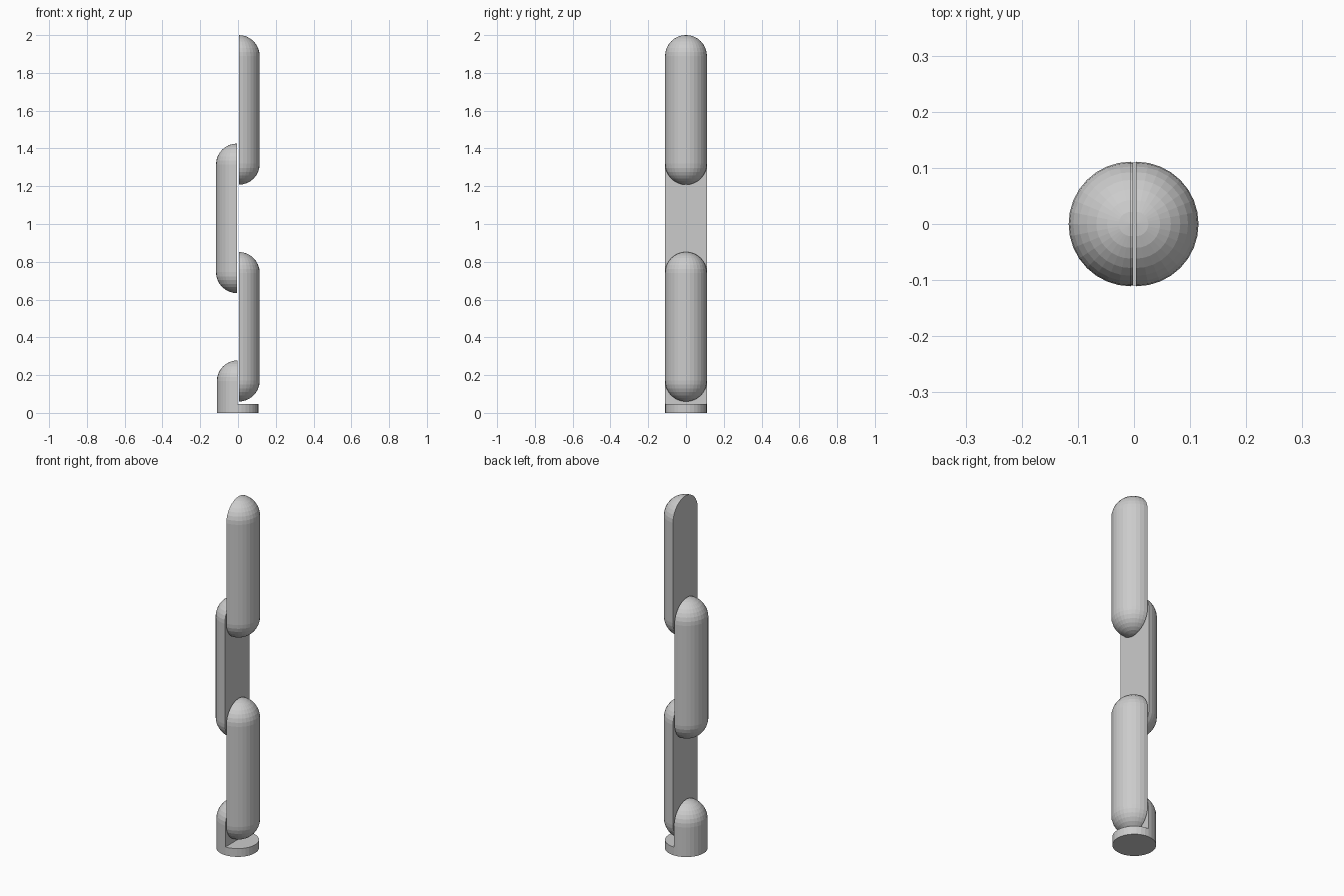
import bpy, bmesh
from math import sin, cos, pi
from mathutils import Vector

if "Cube" in bpy.data.objects:
    bpy.data.objects.remove(bpy.data.objects["Cube"])

R = 0.111      # link radius
SEG = 32       # sides of a full turn
RINGS = 8      # rings per quarter-round end


def finish(name, bm):
    bmesh.ops.recalc_face_normals(bm, faces=bm.faces[:])
    mesh = bpy.data.meshes.new(name)
    bm.to_mesh(mesh)
    bm.free()
    obj = bpy.data.objects.new(name, mesh)
    bpy.context.collection.objects.link(obj)
    return obj


def quarter(zc, r, start, end):
    """Arc of (radius, z) points between two elevation angles."""
    pts = []
    for i in range(RINGS + 1):
        a = start + (end - start) * i / RINGS
        pts.append((r * cos(a), zc + r * sin(a)))
    return pts


def half_turn(name, profile, x, side):
    """Spin a profile half a turn about z; the flat cut faces the centre."""
    bm = bmesh.new()
    verts = [bm.verts.new((x, -p, z)) for p, z in profile]
    edges = [bm.edges.new(pair) for pair in zip(verts, verts[1:])]
    bmesh.ops.spin(bm, geom=verts + edges, cent=(x, 0, 0), axis=(0, 0, 1),
                   angle=pi, steps=SEG // 2, use_duplicate=False)
    bmesh.ops.remove_doubles(bm, verts=bm.verts[:], dist=1e-5)
    # make the half bulge towards the requested side
    bulge = sum(v.co.x - x for v in bm.verts)
    if bulge * side < 0:
        for v in bm.verts:
            v.co.x = 2 * x - v.co.x
    # flat inner face
    rim = [e for e in bm.edges if e.is_boundary]
    bmesh.ops.holes_fill(bm, edges=rim, sides=0)
    return finish(name, bm)


# Base disc
bm = bmesh.new()
bmesh.ops.create_cone(bm, cap_ends=True, segments=SEG, radius1=0.11,
                      radius2=0.11, depth=0.047)
bmesh.ops.translate(bm, verts=bm.verts[:], vec=Vector((-0.002, 0, 0.0235)))
finish("base_disc", bm)

# Half-round base post with domed top
post = [(0, 0.047), (0.11, 0.047)] + quarter(0.168, 0.11, 0, pi / 2)
half_turn("base_post", post, -0.002, -1)

# Three half-capsule arm links on alternating sides
links = [("lower_link", 0.060, 0.004, 1),
         ("middle_link", 0.634, -0.0055, -1),
         ("upper_link", 1.208, 0.004, 1)]
for name, z, x, side in links:
    outline = quarter(z + R, R, -pi / 2, 0) + quarter(z + 0.792 - R, R, 0, pi / 2)
    half_turn(name, outline, x, side)
